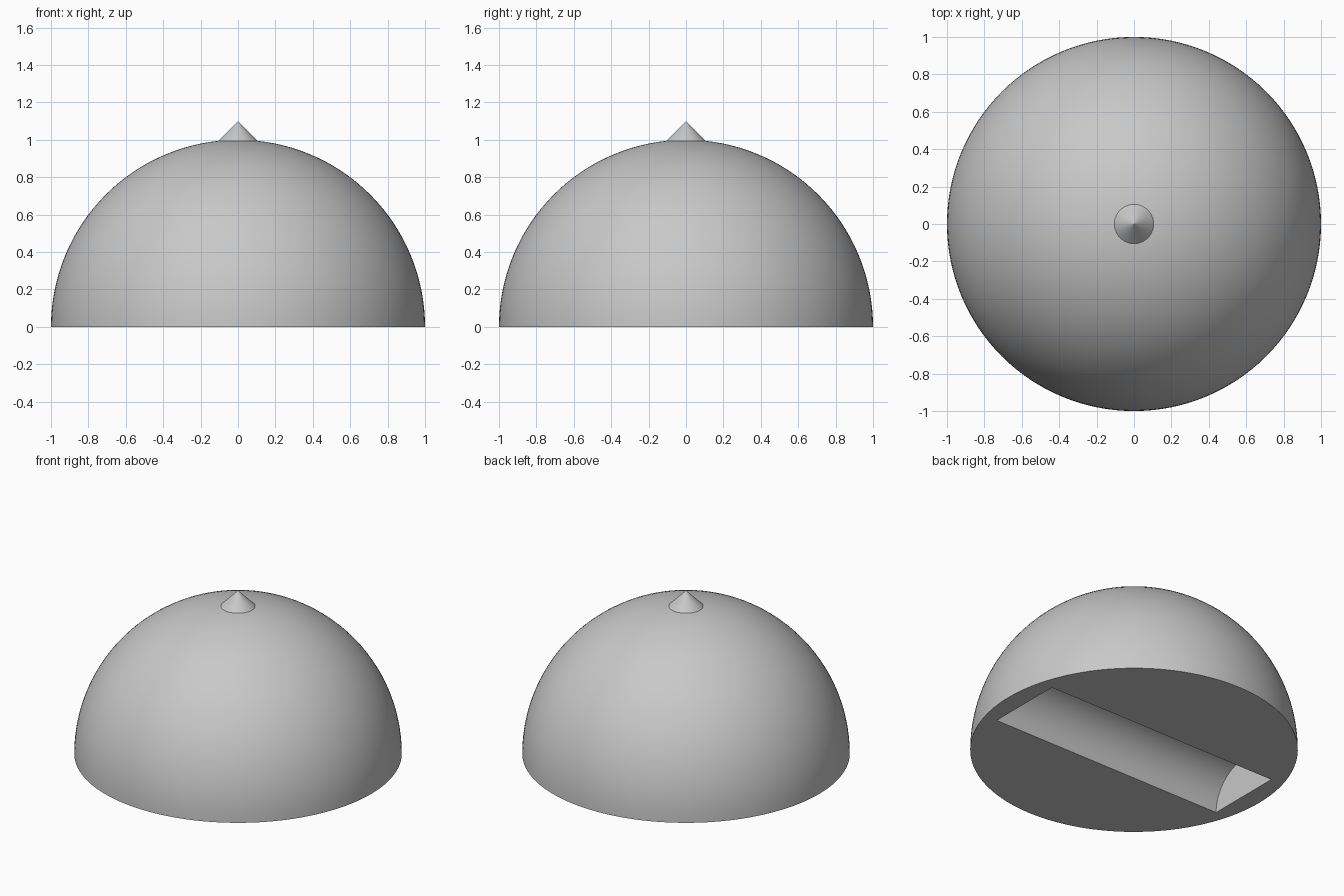
import bpy
import bmesh
from math import pi
from mathutils import Matrix

cube = bpy.data.objects.get("Cube")
if cube:
    bpy.data.objects.remove(cube, do_unlink=True)

# Single plain material
GREY = (0.58, 0.58, 0.58, 1.0)
grey = bpy.data.materials.new("light_grey")
grey.use_nodes = True
grey.diffuse_color = GREY
grey.node_tree.nodes["Principled BSDF"].inputs["Base Color"].default_value = GREY


def make_object(name, bm):
    bmesh.ops.recalc_face_normals(bm, faces=bm.faces[:])
    mesh = bpy.data.meshes.new(name)
    bm.to_mesh(mesh)
    bm.free()
    mesh.materials.append(grey)
    obj = bpy.data.objects.new(name, mesh)
    bpy.context.collection.objects.link(obj)
    return obj


# Solid hemisphere with a flat base
bm = bmesh.new()
bmesh.ops.create_uvsphere(bm, u_segments=128, v_segments=64, radius=1.0)
lower = [v for v in bm.verts if v.co.z < -0.001]
bmesh.ops.delete(bm, geom=lower, context='VERTS')
for v in bm.verts:
    if abs(v.co.z) < 0.001:
        v.co.z = 0.0
bmesh.ops.contextual_create(bm, geom=[e for e in bm.edges if e.is_boundary])
dome = make_object("dome", bm)

# Half-round channel cut from left to right into the base
bm = bmesh.new()
bmesh.ops.create_cone(bm, cap_ends=True, segments=96, radius1=0.262,
                      radius2=0.262, depth=1.748,
                      matrix=Matrix.Rotation(pi / 2, 4, 'Y'))
cutter = make_object("channel_cutter", bm)
cutter.hide_render = True
cut = dome.modifiers.new("channel", 'BOOLEAN')
cut.operation = 'DIFFERENCE'
cut.solver = 'EXACT'
cut.object = cutter
bpy.ops.object.select_all(action='DESELECT')
dome.select_set(True)
bpy.context.view_layer.objects.active = dome
bpy.ops.object.modifier_apply(modifier=cut.name)
bpy.data.objects.remove(cutter, do_unlink=True)
bpy.ops.object.shade_smooth_by_angle(angle=pi / 6)

# Small pointed tip whose rim sits on the dome; fine flat facets keep the apex crisp
bm = bmesh.new()
bmesh.ops.create_cone(bm, cap_ends=True, segments=128, radius1=0.105,
                      radius2=0.0, depth=0.105,
                      matrix=Matrix.Translation((0, 0, 1.0475)))
make_object("pointed_tip", bm)
